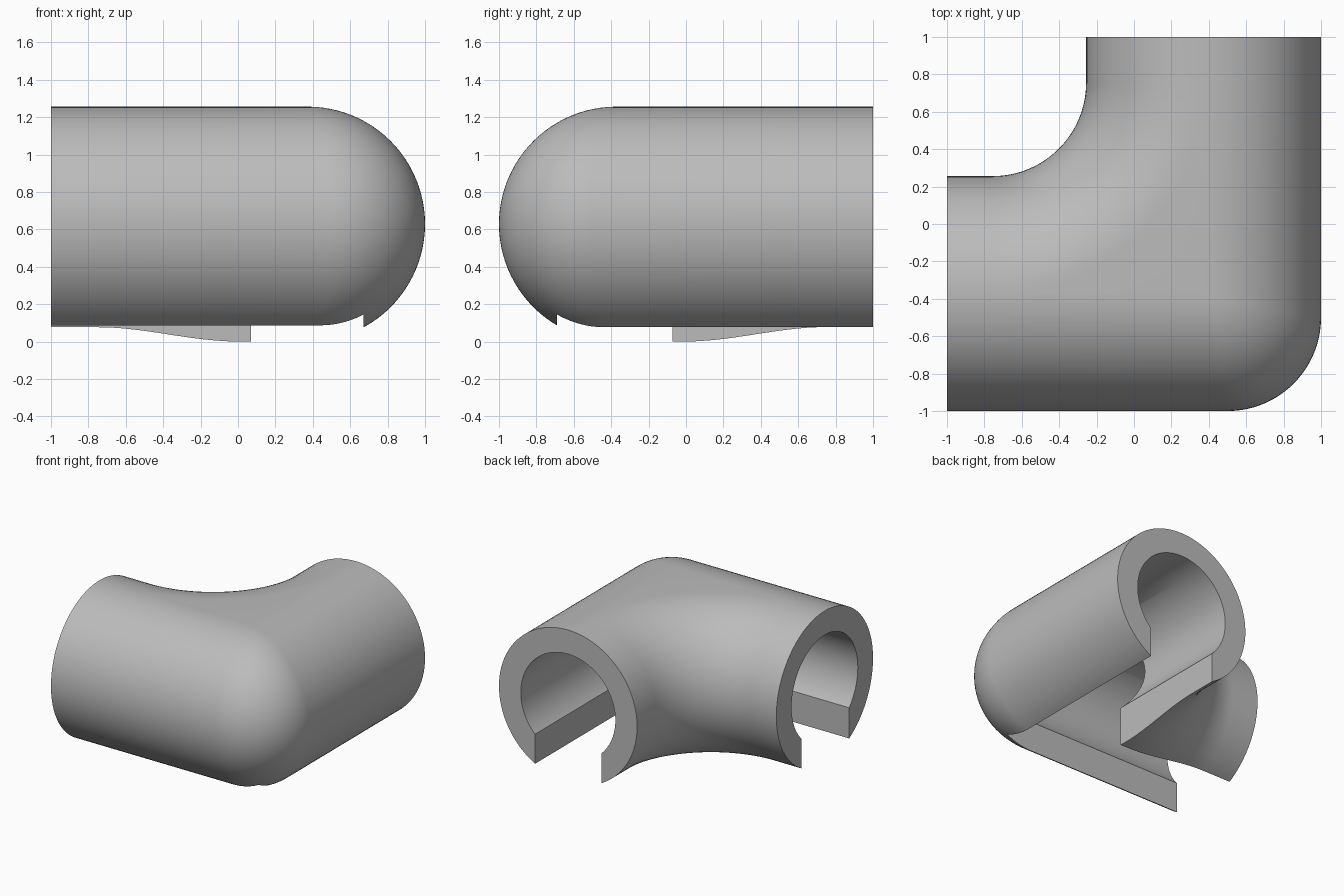
import bpy, bmesh, math
from mathutils import Vector

AXIS = 0.372      # offset of both pipe axes from the centre
MID = 0.628       # axis height
OUTER = 0.628
BORE = 0.43
BEND = 0.756      # where the inner bend starts
STEPS = 32

if "Cube" in bpy.data.objects:
    bpy.data.objects.remove(bpy.data.objects["Cube"])


def new_object(name, bm):
    bmesh.ops.recalc_face_normals(bm, faces=bm.faces)
    mesh = bpy.data.meshes.new(name)
    bm.to_mesh(mesh)
    bm.free()
    ob = bpy.data.objects.new(name, mesh)
    bpy.context.collection.objects.link(ob)
    return ob


def elbow_row(c, s, inward, radius, rounding, end, bent):
    """One lengthwise line of the elbow, at cross-section direction (c, s)."""
    z = MID + radius * s
    side = AXIS + radius * c
    line = []
    for i in range(STEPS + 1):
        t = i / STEPS
        if inward and bent:
            reach = BEND + side
            a = t * math.pi / 2
            p = Vector((-BEND + reach * math.sin(a), BEND - reach * math.cos(a), z))
        elif inward:
            p = Vector((side, -side, z))
        else:
            core = radius - rounding
            normal = Vector((0, -c, s)).lerp(Vector((c, 0, s)), t).normalized()
            p = Vector((AXIS + core * c, -AXIS - core * c, MID + core * s)) + normal * rounding
        line.append(p)
    return ([Vector((-end, -side, z)), Vector((-BEND, -side, z))] + line
            + [Vector((side, BEND, z)), Vector((side, end, z))])


def elbow(name, radius, rounding, end, bent):
    """Closed elbow solid: rounded outer corner, optional swept inner bend."""
    bm = bmesh.new()
    rows = []
    half = 48
    for inward in (False, True):
        for i in range(half + 1):
            a = math.pi * (i / half - 0.5) + (math.pi if inward else 0)
            c = 0.0 if i in (0, half) else math.cos(a)
            row = elbow_row(c, math.sin(a), inward, radius, rounding, end, bent)
            rows.append([bm.verts.new(p) for p in row])
    for r, row in enumerate(rows):
        nxt = rows[(r + 1) % len(rows)]
        for j in range(len(row) - 1):
            bm.faces.new((row[j], row[j + 1], nxt[j + 1], nxt[j]))
    for j in (0, -1):
        bm.faces.new([row[j] for row in rows])
    bmesh.ops.remove_doubles(bm, verts=bm.verts, dist=0.0001)
    return new_object(name, bm)


def slot_cutter():
    """L-shaped prism that opens the underside."""
    bm = bmesh.new()
    outline = [(-1.2, -0.69), (0.672, -0.69), (0.672, 1.2),
               (0.07, 1.2), (0.07, -0.072), (-1.2, -0.072)]
    face = bm.faces.new([bm.verts.new((x, y, -0.3)) for x, y in outline])
    top = bmesh.ops.extrude_face_region(bm, geom=[face])["geom"]
    bmesh.ops.translate(bm, vec=(0, 0, 0.9),
                        verts=[v for v in top if isinstance(v, bmesh.types.BMVert)])
    return new_object("slot_cutter", bm)


# Elbow body, hollowed by the bore and slotted underneath
body = elbow("elbow_cover", OUTER, 0.5, 1.0, True)
cutters = [elbow("bore_cutter", BORE, 0.0, 1.2, False), slot_cutter()]
bpy.context.view_layer.objects.active = body
body.select_set(True)
for cutter in cutters:
    mod = body.modifiers.new("cut", "BOOLEAN")
    mod.operation = "DIFFERENCE"
    mod.solver = "EXACT"
    mod.object = cutter
    bpy.ops.object.modifier_apply(modifier=mod.name)
    bpy.data.objects.remove(cutter)

# Plain grey finish
grey = bpy.data.materials.new("plain_grey")
grey.use_nodes = True
colour = (0.5, 0.5, 0.5, 1)
grey.diffuse_color = colour
grey.node_tree.nodes["Principled BSDF"].inputs["Base Color"].default_value = colour
body.data.materials.clear()
body.data.materials.append(grey)
bpy.ops.object.shade_smooth_by_angle(angle=math.radians(30))
